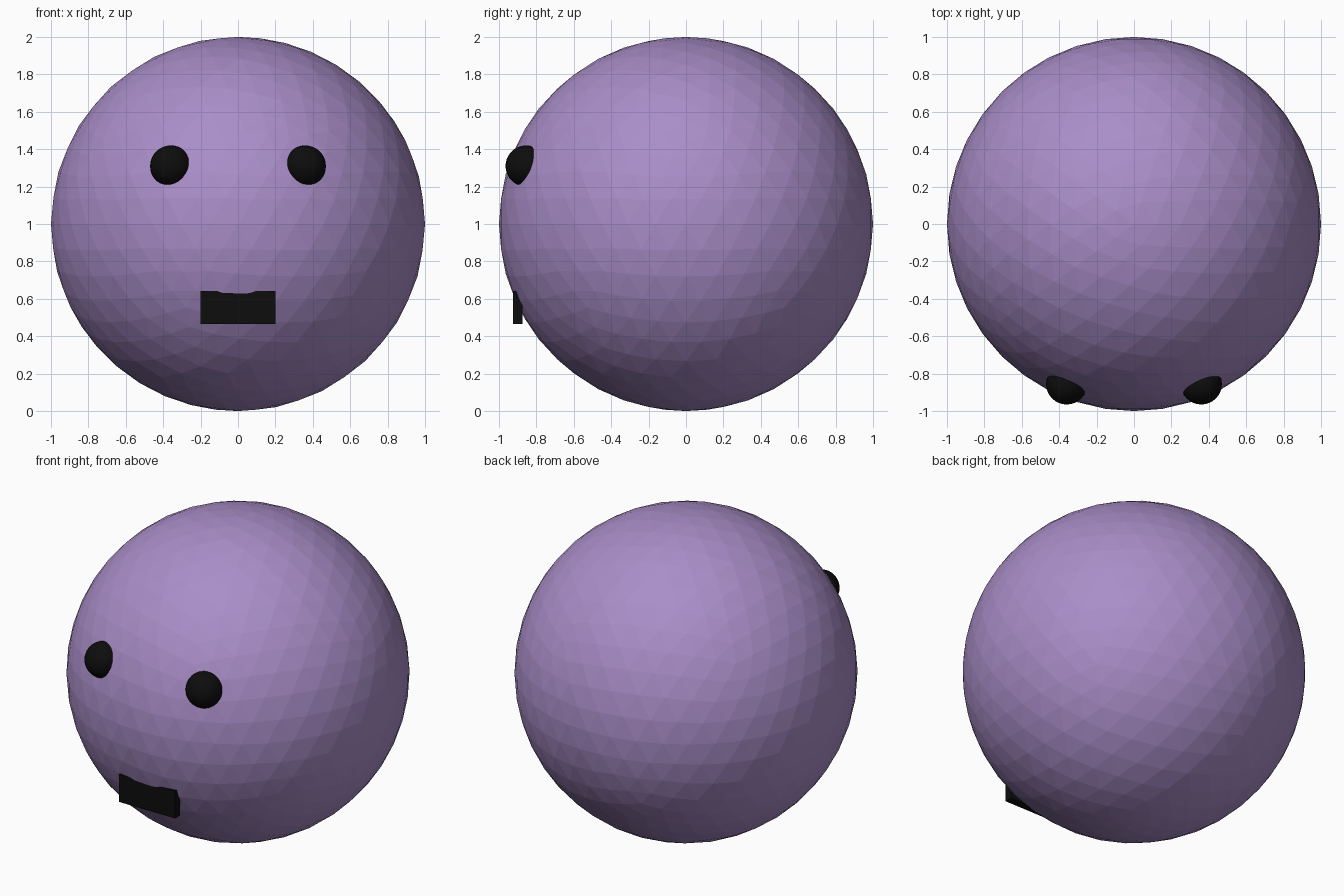
import bpy

if "Cube" in bpy.data.objects:
    bpy.data.objects.remove(bpy.data.objects["Cube"])


def paint(obj, name, color):
    mat = bpy.data.materials.get(name) or bpy.data.materials.new(name)
    mat.diffuse_color = color
    mat.use_nodes = True
    mat.node_tree.nodes["Principled BSDF"].inputs["Base Color"].default_value = mat.diffuse_color
    obj.data.materials.append(mat)


PURPLE = (0.40, 0.27, 0.58, 1)
BLACK = (0.004, 0.004, 0.004, 1)

# faceted round body
bpy.ops.mesh.primitive_ico_sphere_add(subdivisions=4, radius=1, location=(0, 0, 1))
body = bpy.context.object
body.name = "body"
paint(body, "purple", PURPLE)

# eyes, half sunk into the body
for side, label in ((-1, "left"), (1, "right")):
    bpy.ops.mesh.primitive_uv_sphere_add(segments=32, ring_count=16, radius=0.11,
                                         location=(0.36 * side, -0.855, 1.31))
    eye = bpy.context.object
    eye.name = "eye_" + label
    bpy.ops.object.shade_smooth()
    paint(eye, "black", BLACK)

# flat mouth plate
bpy.ops.mesh.primitive_cube_add(size=1, location=(0, -0.90, 0.553))
mouth = bpy.context.object
mouth.name = "mouth"
mouth.scale = (0.4, 0.05, 0.176)
paint(mouth, "black", BLACK)
